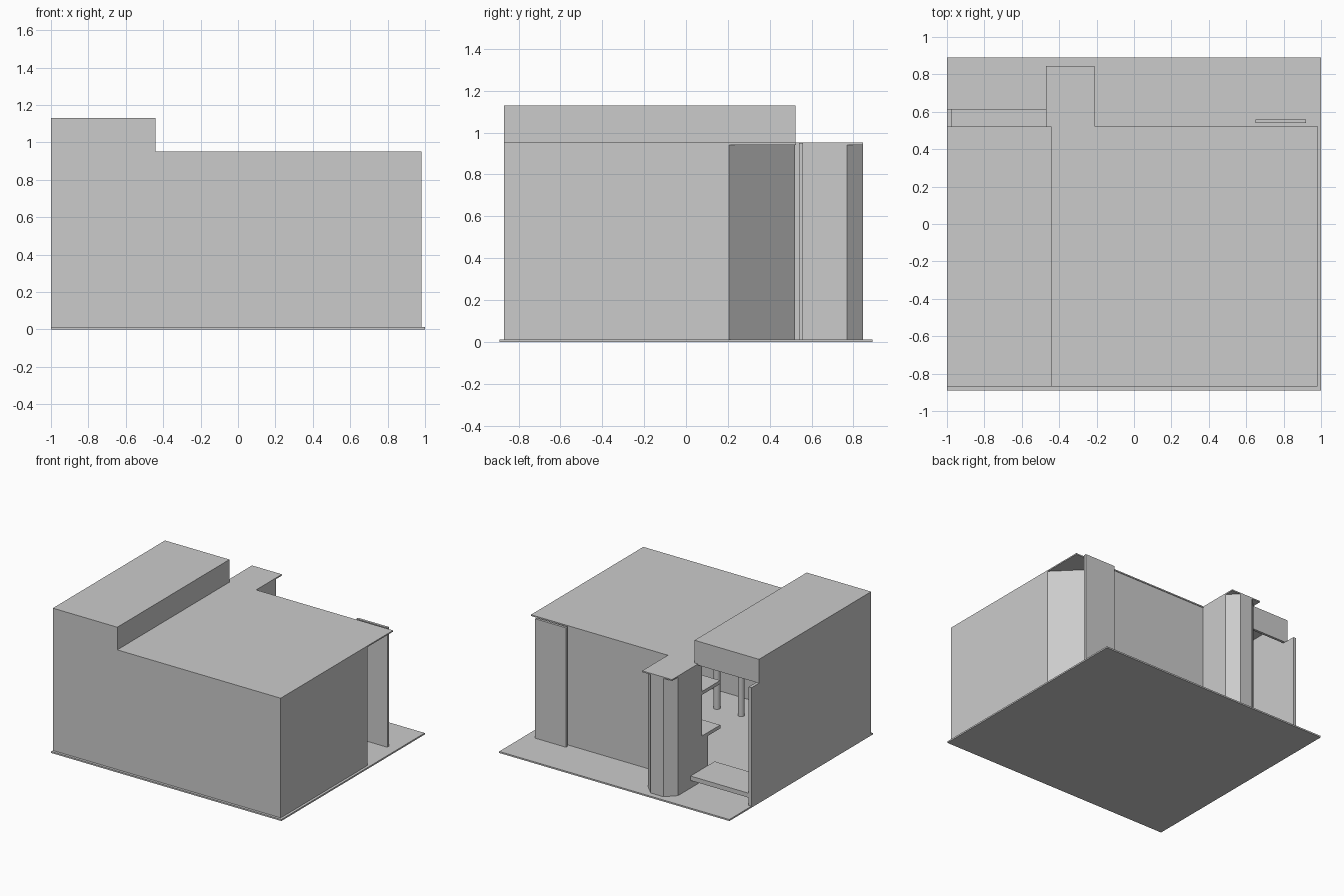
import bpy, bmesh, math
from mathutils import Vector

if "Cube" in bpy.data.objects:
    bpy.data.objects.remove(bpy.data.objects["Cube"])


def finish(name, bm):
    bmesh.ops.recalc_face_normals(bm, faces=bm.faces)
    mesh = bpy.data.meshes.new(name)
    bm.to_mesh(mesh)
    bm.free()
    ob = bpy.data.objects.new(name, mesh)
    bpy.context.collection.objects.link(ob)
    return ob


def prism(name, pts, z0, z1):
    bm = bmesh.new()
    face = bm.faces.new([bm.verts.new((x, y, z0)) for x, y in pts])
    up = bmesh.ops.extrude_face_region(bm, geom=[face])["geom"]
    verts = [g for g in up if isinstance(g, bmesh.types.BMVert)]
    bmesh.ops.translate(bm, verts=verts, vec=(0, 0, z1 - z0))
    # the base face must survive so that the prism is closed
    if not face.is_valid:
        bm.faces.new([v for v in bm.verts if abs(v.co.z - z0) < 1e-6])
    return finish(name, bm)


def box(name, x0, x1, y0, y1, z0, z1):
    return prism(name, [(x0, y0), (x1, y0), (x1, y1), (x0, y1)], z0, z1)


def walls(name, path, t, z0, z1, closed=False):
    """Wall of thickness t on the left side of a path, with mitred corners."""
    p = [Vector(q) for q in path]
    n = len(p)
    bm = bmesh.new()
    rings = []
    for i in range(n):
        sides = []
        for a, b in ((i - 1, i), (i, i + 1)):
            if closed or (a >= 0 and b < n):
                d = (p[b % n] - p[a % n]).normalized()
                sides.append(Vector((-d.y, d.x)))
        m = sum(sides, Vector((0, 0))).normalized()
        q = p[i] + m * (t / m.dot(sides[0]))
        rings.append([bm.verts.new((v.x, v.y, z))
                      for v, z in ((p[i], z0), (p[i], z1), (q, z1), (q, z0))])
    for i in range(n if closed else n - 1):
        a, b = rings[i], rings[(i + 1) % n]
        for k in range(4):
            m = (k + 1) % 4
            bm.faces.new((a[k], b[k], b[m], a[m]))
    if not closed:
        bm.faces.new(rings[0])
        bm.faces.new(rings[-1])
    return finish(name, bm)


# Ground slab
box("base_slab", -1, 1, -0.89, 0.89, 0, 0.012)

# Outer walls with the angled corner and the chamfered bay
walls("outer_walls", [(-1, 0.615), (-1, -0.87), (0.98, -0.87), (0.98, 0.205),
                      (0.665, 0.52), (-0.21, 0.52), (-0.21, 0.77),
                      (-0.285, 0.845), (-0.395, 0.845), (-0.47, 0.77),
                      (-0.47, 0.47)], 0.025, 0.012, 0.942)

# Main roof with a tab over the bay
prism("main_roof", [(-0.44, -0.87), (0.98, -0.87), (0.98, 0.525),
                    (-0.21, 0.525), (-0.21, 0.845), (-0.47, 0.845),
                    (-0.47, 0.52), (-0.44, 0.52)], 0.942, 0.952)

# Raised roof part, open to the room below
walls("raised_walls", [(-1, -0.87), (-0.44, -0.87), (-0.44, 0.522),
                       (-1, 0.522)], 0.02, 0.942, 1.12, closed=True)
box("raised_roof", -1, -0.44, -0.87, 0.522, 1.12, 1.13)

# Free-standing panel by the angled corner
box("door_panel", 0.65, 0.92, 0.54, 0.56, 0.012, 0.95)

# Low bench in the open side
box("low_bench", -0.975, -0.47, 0.315, 0.615, 0.072, 0.107)

# Shelves in the bay and their support
for i, z in enumerate((0.34, 0.69)):
    box(f"bay_shelf_{i + 1}", -0.47, -0.24, 0.246, 0.5, z, z + 0.027)
box("shelf_support", -0.468, -0.42, 0.395, 0.47, 0.012, 0.34)

# Round posts inside the room
for i, x in enumerate((-0.06, 0.15)):
    bpy.ops.mesh.primitive_cylinder_add(vertices=16, radius=0.025, depth=0.93,
                                        location=(x, -0.6, 0.477))
    bpy.context.object.name = f"round_post_{i + 1}"
    bpy.ops.object.shade_smooth_by_angle()
